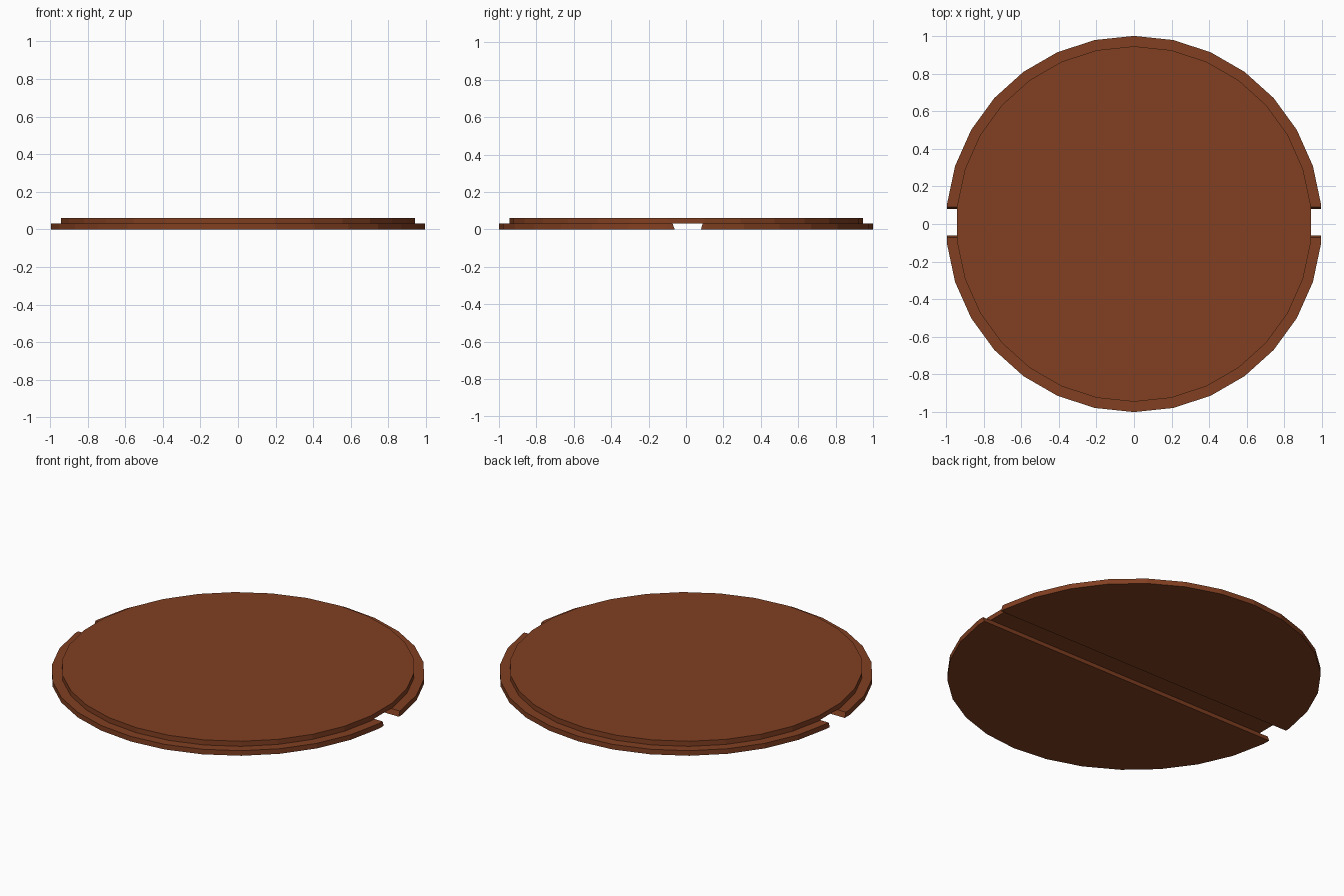
import bpy, bmesh, math

if "Cube" in bpy.data.objects:
    bpy.data.objects.remove(bpy.data.objects["Cube"])

SIDES = 30

mat = bpy.data.materials.new("rust brown")
mat.diffuse_color = (0.22, 0.05, 0.015, 1)
mat.use_nodes = True
mat.node_tree.nodes["Principled BSDF"].inputs["Base Color"].default_value = mat.diffuse_color


def loft(name, rings):
    """Closed solid from stacked rings of equal length, capped at both ends."""
    bm = bmesh.new()
    loops = [[bm.verts.new(p) for p in ring] for ring in rings]
    for a, b in zip(loops, loops[1:]):
        n = len(a)
        for i in range(n):
            j = (i + 1) % n
            bm.faces.new((a[i], a[j], b[j], b[i]))
    bm.faces.new(loops[0][::-1])
    bm.faces.new(loops[-1])
    bmesh.ops.recalc_face_normals(bm, faces=bm.faces)
    me = bpy.data.meshes.new(name)
    bm.to_mesh(me)
    bm.free()
    me.materials.append(mat)
    ob = bpy.data.objects.new(name, me)
    bpy.context.collection.objects.link(ob)
    return ob


def circle(r, z):
    return [(r * math.sin(i * math.tau / SIDES), r * math.cos(i * math.tau / SIDES), z)
            for i in range(SIDES)]


# Stepped round plate: wide rim below, narrower disc above
plate = loft("stepped_disc", [circle(1, 0), circle(1, 0.03),
                              circle(0.945, 0.03), circle(0.945, 0.06)])

# Dovetail groove along x on the underside (narrow at the mouth, extended below)
profile = [(-0.05, -0.03), (0.07, -0.03), (0.09, 0.032), (-0.072, 0.032)]
cutter = loft("groove_cutter", [[(x, y, z) for y, z in profile] for x in (-1.2, 1.2)])
cutter.hide_render = True

mod = plate.modifiers.new("groove", 'BOOLEAN')
mod.operation = 'DIFFERENCE'
mod.solver = 'EXACT'
mod.object = cutter
bpy.context.view_layer.objects.active = plate
plate.select_set(True)
bpy.ops.object.modifier_apply(modifier=mod.name)
bpy.data.objects.remove(cutter)
